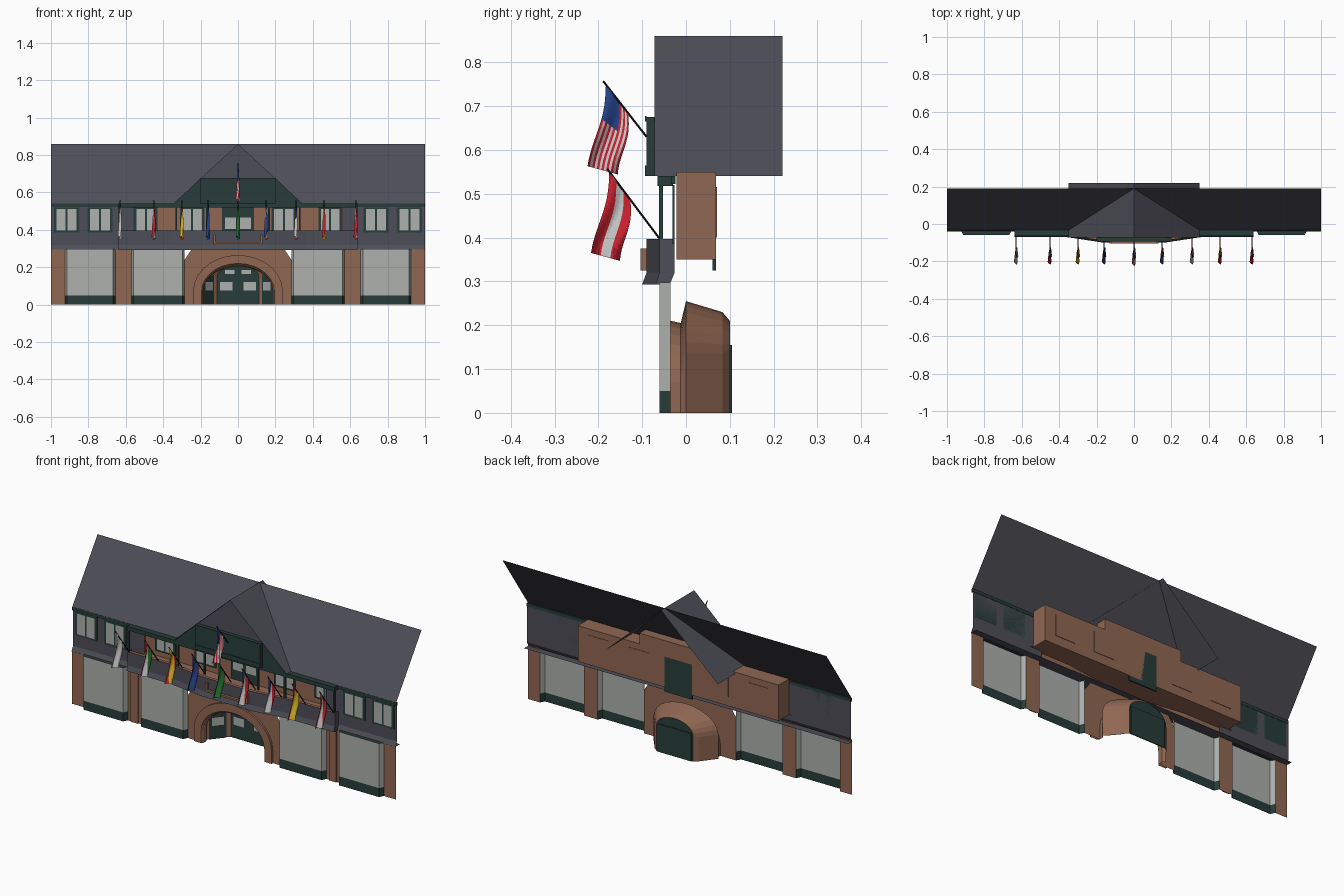
import bpy, math

if "Cube" in bpy.data.objects:
    bpy.data.objects.remove(bpy.data.objects["Cube"])

COL = {
    "slate_grey": (.075, .075, .095), "dark_green": (.02, .046, .042), "brown": (.28, .135, .085),
    "pale_glass": (.42, .44, .42), "white": (.6, .6, .6), "red": (.62, .015, .03),
    "blue": (.02, .055, .26), "yellow": (.75, .5, .02), "green": (.02, .17, .03), "black": (.008, .009, .01)}
MAT = {}
for n, c in COL.items():
    MAT[n] = bpy.data.materials.new(n)
    MAT[n].diffuse_color = (*c, 1)
G, D, B, P = "slate_grey", "dark_green", "brown", "pale_glass"


def build(name, faces):
    """One object from a list of (points, colour)."""
    verts, polys, mats = [], [], []
    for pts, col in faces:
        polys.append(list(range(len(verts), len(verts) + len(pts))))
        verts += pts
        mats.append(col)
    used = sorted(set(mats))
    me = bpy.data.meshes.new(name)
    me.from_pydata(verts, [], polys)
    for m in used:
        me.materials.append(MAT[m])
    for p, m in zip(me.polygons, mats):
        p.material_index = used.index(m)
    ob = bpy.data.objects.new(name, me)
    bpy.context.collection.objects.link(ob)
    return ob


def wall(a, b, z0, z1, col):
    """Vertical quad between two plan points."""
    return [([(*a, z0), (*b, z0), (*b, z1), (*a, z1)], col)]


def flat(x0, x1, y0, y1, z, col):
    return [([(x0, y0, z), (x1, y0, z), (x1, y1, z), (x0, y1, z)], col)]


def box(x0, x1, y0, y1, z0, z1, col):
    c = [(x0, y0), (x1, y0), (x1, y1), (x0, y1)]
    f = []
    for i in range(4):
        f += wall(c[i], c[(i + 1) % 4], z0, z1, col)
    return f + flat(x0, x1, y1, y0, z0, col) + flat(x0, x1, y0, y1, z1, col)


def window(x0, x1, z0, z1, y):
    """Green frame plate with two pale panes."""
    f = box(x0, x1, y - .005, y, z0, z1, D)
    w, m = x1 - x0, (x0 + x1) / 2
    for a, b in ((x0 + .1 * w, m - .04 * w), (m + .04 * w, x1 - .1 * w)):
        f += wall((a, y - .007), (b, y - .007), z0 + .01, z1 - .01, P)
    return f


def arch(a, b, spring, y, n=14):
    """Points of an arch from right foot to left foot."""
    pts = [(a, y, 0)]
    pts += [(a * math.cos(math.pi * i / n), y, spring + b * math.sin(math.pi * i / n)) for i in range(n + 1)]
    return pts + [(-a, y, 0)]


def loft(r0, r1, col):
    return [([r0[i], r0[i + 1], r1[i + 1], r1[i]], col) for i in range(len(r0) - 1)]


# --- Ground floor: piers and shop bays
YW = -.035
f, s = [], []
for sx in (-1, 1):
    for a, b in ((.925, 1), (.57, .655)):
        f += wall((sx * a, YW), (sx * b, YW), 0, .3, B)
    f += box(sx * .59, sx * .635, YW - .006, YW, 0, .3, B)
    for a, b in ((.655, .925), (.285, .57)):
        plan = [(sx * a, YW), (sx * (a + .012), -.06), (sx * (b - .012), -.06), (sx * b, YW)]
        for p, q in zip(plan, plan[1:]):
            s += wall(p, q, 0, .05, D) + wall(p, q, .05, .298, P)
        s.append(([(*p, .298) for p in plan], D))
build("piers", f)
build("shop_bays", s)

# --- Central arch front, moulding and porch
inner = arch(.187, .14, .07, YW)
rim = []
for x, y, z in inner:
    if z <= .07:
        rim.append((.285 if x > 0 else -.285, YW, z))
    else:
        k = min(.285 / max(abs(x), 1e-6), .23 / (z - .07))
        rim.append((x * k, YW, .07 + (z - .07) * k))
f = loft(inner, rim, B)
f += [([(sx * .285, YW, .07), (sx * .285, YW, .3), rim[4][0:1] + (YW, .3) if sx > 0 else rim[-5][0:1] + (YW, .3)], B)
      for sx in (-1, 1)]
build("arch_front", f)
i2, o2 = arch(.195, .15, .07, -.047), arch(.24, .195, .07, -.047)
build("arch_moulding", loft(i2, o2, B) + loft(o2, arch(.24, .195, .07, YW), B) + loft(i2, inner, B))
r1, r2 = arch(.187, .135, .07, -.012), arch(.2, .12, .135, .0)
r3, r4 = arch(.135, .095, .135, .083), arch(.112, .065, .145, .1)
build("porch_vault", loft(inner, r1, B) + loft(r1, r2, B) + loft(r2, r3, B) + loft(r3, r4, B))

# --- Entrance doors on the back and splayed sides of the porch
f = [(r4, D)] + box(-.105, .105, .1, .105, 0, .155, D)
for sx in (-1, 1):
    f += wall((sx * .03, .097), (sx * .095, .097), .075, .12, P)
    f += wall((sx * .02, .097), (sx * .07, .097), .165, .185, P)
    f += wall((sx * .187, .01), (sx * .129, .081), 0, .155, D)
    f += wall((sx * .174, .02), (sx * .134, .069), .075, .12, P)
build("entrance_doors", f)

# --- Upper side walls with flared skirt and windows
f, s = [], []
YU = -.026
for sx in (-1, 1):
    f += wall((sx * .56, YU), (sx, YU), .32, .54, G)
    f.append(([(sx * .56, YU, .32), (sx, YU, .32), (sx, -.04, .295), (sx * .56, -.04, .295)], G))
    for a, b in ((.85, .985), (.67, .805)):
        s += window(*sorted((sx * a, sx * b)), .385, .52, YU)
f += flat(-1, 1, -.04, .0, .296, G)
build("upper_walls", f)
build("upper_windows", s + box(-1, 1, -.034, -.024, .522, .54, D))

# --- Balcony recess: open brown box with a taller centre
f = wall((-.62, .068), (.62, .068), .35, .55, B) + wall((-.24, .068), (.24, .068), .55, .61, B)
f += flat(-.62, .62, -.022, .068, .35, B) + flat(-.24, .24, -.022, .068, .61, B)
for sx in (-1, 1):
    f += wall((sx * .62, -.022), (sx * .62, .068), .35, .55, B)
    f += wall((sx * .24, -.022), (sx * .24, .068), .55, .61, B)
    f += flat(sx * .24, sx * .62, -.022, .068, .55, B)
build("balcony_recess", f)
f = box(-.085, .085, .06, .068, .325, .52, D)
for sx in (-1, 1):
    f += wall((sx * .01, .058), (sx * .07, .058), .405, .465, P)
    for a, b in ((.43, .555), (.18, .31)):
        f += window(*sorted((sx * a, sx * b)), .38, .52, .066)
        f += box(sx * a, sx * b, .068, .0705, .4, .515, B)
build("balcony_doors", f)

# --- Parapet bowing out in the middle
plan = [(-.64, -.06), (-.36, -.06), (-.16, -.09), (.16, -.09), (.36, -.06), (.64, -.06)]
f = []
for (ax, ay), (bx, by) in zip(plan, plan[1:]):
    f += wall((ax, ay), (bx, by), .32, .397, G)
    f.append(([(ax, ay, .32), (bx, by, .32), (bx, by - .01, .293), (ax, ay - .01, .293)], G))
    f.append(([(ax, ay, .397), (bx, by, .397), (bx, by + .018, .397), (ax, ay + .018, .397)], B))
    f += wall((ax, ay + .018), (bx, by + .018), .32, .397, B)
    f.append(([(ax, ay - .01, .293), (bx, by - .01, .293), (bx, -.035, .293), (ax, -.035, .293)], G))
    f.append(([(ax, ay, .35), (bx, by, .35), (bx, -.022, .35), (ax, -.022, .35)], B))
for sx in (-1, 1):
    f.append(([(sx * .64, y, z) for y, z in
               ((-.06, .397), (-.026, .397), (-.026, .32), (-.037, .293), (-.07, .293), (-.06, .32))], G))
build("balcony_parapet", f)
f = box(-.13, .13, -.104, -.09, .325, .335, B)
for sx in (-1, 1):
    f += box(sx * .12, sx * .13, -.104, -.09, .335, .375, B)
build("parapet_frame", f)

# --- Balcony posts and beam
f = box(-.64, .64, -.065, -.03, .518, .54, D)
for x in (.635, .33, .165):
    for sx in (-1, 1):
        f += box(sx * x - .005, sx * x + .005, -.062, -.052, .397, .52, D)
build("posts_and_beam", f)

# --- Roof: one long slope and a cross gable
build("main_roof", [([(-1, -.033, .54), (1, -.033, .54), (1, .19, .86), (-1, .19, .86)], G)])
f = [([(0, -.072, .86), (0, .22, .86), (sx * .35, .22, .54), (sx * .35, -.072, .54)], G) for sx in (-1, 1)]
build("gable_roof", f)
f = [([(-.2, -.068, .675), (.2, -.068, .675), (0, -.068, .858)], G),
     ([(-.345, -.068, .54), (.345, -.068, .54), (.2, -.068, .675), (-.2, -.068, .675)], D)]
build("gable_face", f)
build("gable_bay", box(-.2, .2, -.09, -.068, .54, .675, D))
build("gable_bay_trim", box(-.2, .2, -.093, -.09, .665, .677, D) + box(-.2, .2, -.093, -.09, .54, .565, D))

# --- Flags on slanted poles
KEY = dict(w="white", r="red", b="blue", y="yellow", g="green", k="black")


def pole(name, x, a, b, r=.0028):
    def ring(p):
        return [(x + r * math.cos(k * math.pi / 3), p[0] + r * math.sin(k * math.pi / 3) * .8,
                 p[1] + r * math.sin(k * math.pi / 3) * .6) for k in range(7)]
    build(name, loft(ring(a), ring(b), "black"))


def flag(name, x, tip, low, stripes, canton=None, nv=12):
    """Hanging cloth; stripes run down from the pole."""
    nu = len(stripes) * max(1, 12 // len(stripes))

    def pt(i, j):
        u, v = i / nu, j / nv
        y = tip[0] + (low[0] - tip[0]) * u - v * (.036 - .018 * u) + .006 * math.sin(v * 5)
        z = tip[1] + (low[1] - tip[1]) * u - v * (.185 - .045 * u)
        return (x + .012 * math.sin(u * 7 + v * 3) * (.3 + .7 * v), y, z)
    f = []
    for i in range(nu):
        for j in range(nv):
            c = stripes[i * len(stripes) // nu]
            if canton and i < nu * .54 and j < nv * .4:
                c = canton
            f.append(([pt(i, j), pt(i + 1, j), pt(i + 1, j + 1), pt(i, j + 1)], KEY[c]))
    ob = build(name, f)
    for p in ob.data.polygons:
        p.use_smooth = True


row = [(-.63, "wwww", None), (-.45, "rwg", None), (-.3, "yyryyr", None), (-.16, "bbbb", None), (0, "gggg", None),
       (.15, "bwr", None), (.31, "wwwr", "b"), (.46, "ryy", None), (.63, "rwr", None)]
for n, (x, st, ca) in enumerate(row):
    pole(f"flag_pole_{n}", x, (-.06, .397), (-.18, .557))
    flag(f"flag_{n}", x, (-.175, .55), (-.127, .487), st, ca)
pole("gable_flag_pole", 0, (-.09, .63), (-.189, .757))
flag("gable_flag", 0, (-.183, .748), (-.132, .684), "rwrwrwrwrwrwr", "b")

for m in bpy.data.materials:
    if m.users and not m.is_grease_pencil:
        m.use_nodes = True
        m.node_tree.nodes["Principled BSDF"].inputs["Base Color"].default_value = m.diffuse_color
